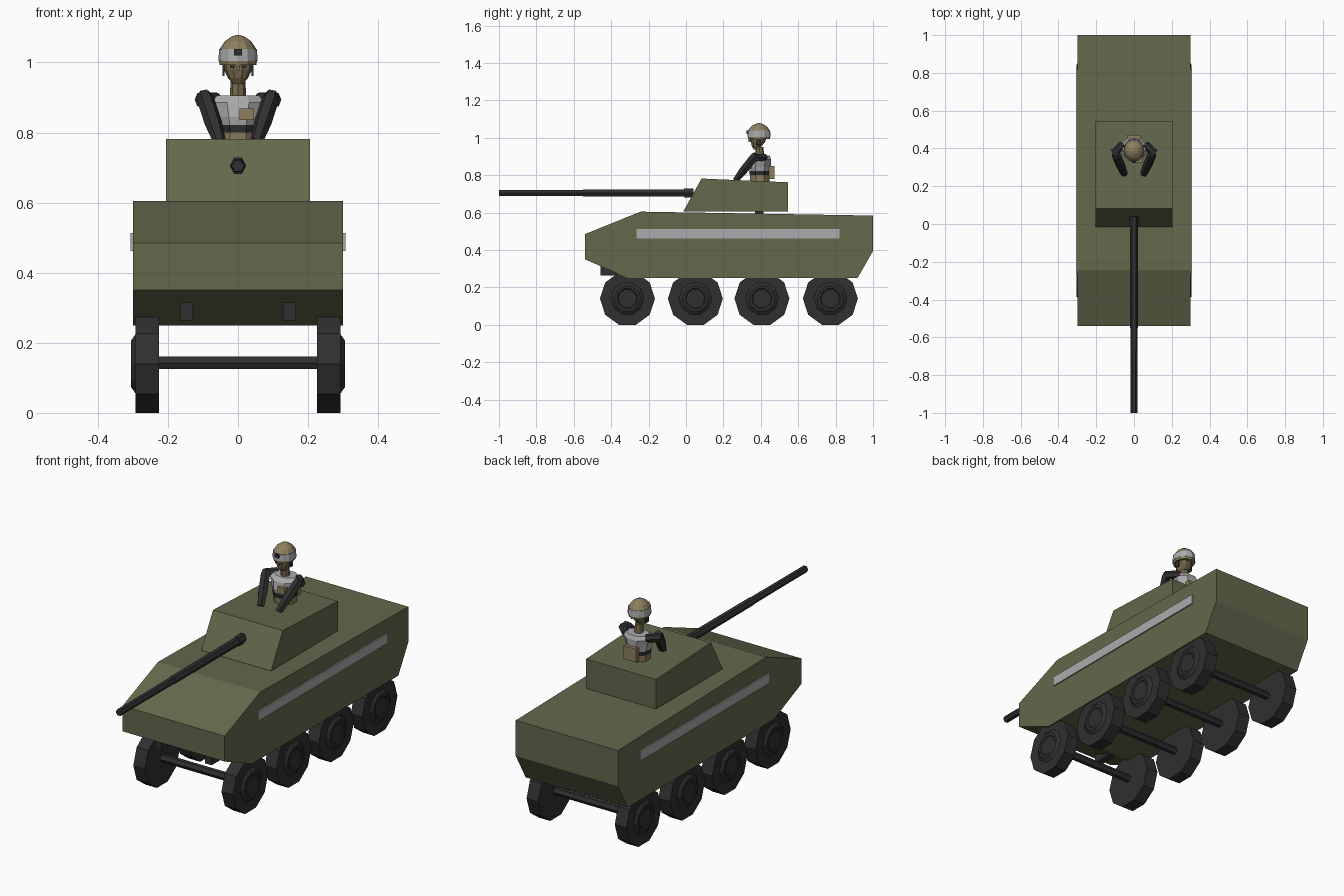
import bpy
import bmesh
import math
from mathutils import Vector


def material(name, rgb):
    m = bpy.data.materials.new(name)
    m.diffuse_color = (*rgb, 1)
    return m


GREEN = material("olive green", (0.125, 0.140, 0.072))
BLACK = material("rubber black", (0.029, 0.029, 0.030))
GREY = material("light grey", (0.41, 0.41, 0.42))
TAN = material("helmet tan", (0.27, 0.215, 0.115))
SKIN = material("skin brown", (0.19, 0.15, 0.075))


def finish(name, bm, mat):
    bmesh.ops.recalc_face_normals(bm, faces=bm.faces[:])
    me = bpy.data.meshes.new(name)
    bm.to_mesh(me)
    bm.free()
    me.materials.append(mat)
    ob = bpy.data.objects.new(name, me)
    bpy.context.collection.objects.link(ob)
    return ob


def bridge(bm, loops):
    """Skin a list of equal-length vertex loops and cap both ends."""
    n = len(loops[0])
    for a, b in zip(loops, loops[1:]):
        for i in range(n):
            j = (i + 1) % n
            bm.faces.new((a[i], a[j], b[j], b[i]))
    bm.faces.new(loops[0])
    bm.faces.new(loops[-1])


def side_prism(name, profile, x0, x1, mat):
    """Extrude a (y, z) profile across x."""
    bm = bmesh.new()
    bridge(bm, [[bm.verts.new((x, y, z)) for y, z in profile] for x in (x0, x1)])
    return finish(name, bm, mat)


def box(name, lo, hi, mat):
    return side_prism(name, [(lo[1], lo[2]), (hi[1], lo[2]), (hi[1], hi[2]), (lo[1], hi[2])],
                      lo[0], hi[0], mat)


def loft(name, rings, axis, sides, mat, turn=0.0):
    """Rings are (centre, radius_u, radius_v), each lying across the axis."""
    w = Vector(axis).normalized()
    u = Vector((0, 1, 0)) if abs(w.x) > 0.9 else Vector((1, 0, 0))
    v = w.cross(u).normalized()
    u = v.cross(w)
    bm = bmesh.new()
    loops = []
    for c, ru, rv in rings:
        loop = []
        for i in range(sides):
            a = turn + i * math.tau / sides
            loop.append(bm.verts.new(Vector(c) + u * ru * math.cos(a) + v * rv * math.sin(a)))
        loops.append(loop)
    bridge(bm, loops)
    return finish(name, bm, mat)


def upright(name, rows, sides, mat, turn=0.0):
    """Rows are (z, y, radius_x, radius_y)."""
    return loft(name, [((0, y, z), rx, ry) for z, y, rx, ry in rows], (0, 0, 1), sides, mat, turn)


def limb(name, a, b, r0, r1, mat):
    a, b = Vector(a), Vector(b)
    return loft(name, [(a, r0 * 0.75, r0 * 0.75), (a.lerp(b, 0.12), r0, r0),
                       (a.lerp(b, 0.6), r0, r0), (b, r1, r1)], b - a, 6, mat)


# Hull and turret
side_prism("hull", [(-0.54, 0.485), (-0.243, 0.605), (1.0, 0.584), (1.0, 0.395),
                    (0.917, 0.25), (-0.31, 0.25), (-0.54, 0.35)], -0.3, 0.3, GREEN)
side_prism("turret", [(-0.015, 0.605), (0.083, 0.782), (0.545, 0.762), (0.545, 0.605)],
           -0.205, 0.205, GREEN)

# Stepped gun barrel
loft("gun_barrel", [((0, y, 0.705), rx, rz) for y, rx, rz in (
    (-1.0, 0.018, 0.018), (-0.8, 0.018, 0.018), (-0.55, 0.019, 0.019), (-0.55, 0.021, 0.021),
    (-0.012, 0.022, 0.022), (-0.012, 0.023, 0.027), (0.04, 0.023, 0.027))],
    (0, 1, 0), 6, BLACK)

# Side strips and front brackets
for s in (-1, 1):
    box("side_strip", (s * 0.299, -0.265, 0.462), (s * 0.307, 0.82, 0.513), GREY)
    box("front_bracket", (s * 0.128, -0.458, 0.263), (s * 0.166, -0.34, 0.315), BLACK)

# Wheels and axles
for y in (-0.313, 0.05, 0.406, 0.772):
    loft("axle", [((x, y, 0.143), 0.021, 0.021) for x in (-0.226, 0.226)], (1, 0, 0), 6, BLACK)
    for s in (-1, 1):
        loft("wheel", [((s * x, y, 0.14), r, r) for x, r in (
            (0.225, 0.147), (0.293, 0.147), (0.293, 0.088), (0.305, 0.07),
            (0.305, 0.056), (0.301, 0.05))], (s, 0, 0), 10, BLACK)

# Gunner body
upright("torso", [(0.755, 0.395, 0.056, 0.05), (0.80, 0.395, 0.058, 0.055),
                  (0.845, 0.395, 0.068, 0.063), (0.885, 0.40, 0.082, 0.06),
                  (0.905, 0.405, 0.066, 0.045)], 8, GREY, math.pi / 8)
upright("belt", [(0.80, 0.395, 0.060, 0.058), (0.822, 0.395, 0.064, 0.062)],
        8, BLACK, math.pi / 8)
upright("waist", [(0.66, 0.395, 0.052, 0.045), (0.80, 0.395, 0.060, 0.058)],
        8, TAN, math.pi / 8)
box("chest_pouch", (0.004, 0.325, 0.836), (0.045, 0.35, 0.868), TAN)
box("back_pack", (-0.036, 0.445, 0.78), (0.036, 0.472, 0.85), TAN)

# Gunner legs and arms
for s in (-1, 1):
    box("leg", (s * 0.008, 0.37, 0.595), (s * 0.045, 0.415, 0.68), BLACK)
    limb("shoulder", (s * 0.058, 0.425, 0.896), (s * 0.108, 0.375, 0.893), 0.021, 0.022, BLACK)
    limb("arm", (s * 0.098, 0.375, 0.911), (s * 0.052, 0.265, 0.772), 0.025, 0.018, BLACK)

# Neck and head
upright("neck", [(0.89, 0.397, 0.024, 0.024), (0.95, 0.392, 0.021, 0.021)], 8, SKIN)
upright("head", [(0.938, 0.375, 0.014, 0.014), (0.955, 0.378, 0.028, 0.028),
                 (0.978, 0.385, 0.040, 0.040), (1.01, 0.39, 0.043, 0.046)], 10, SKIN)
box("nose", (-0.005, 0.335, 0.977), (0.005, 0.35, 0.993), SKIN)
for s in (-1, 1):
    box("eye", (s * 0.008, 0.343, 0.986), (s * 0.021, 0.352, 0.992), BLACK)
    box("chin_strap", (s * 0.038, 0.375, 0.962), (s * 0.044, 0.40, 1.0), BLACK)

# Helmet with grey band and front clip
upright("helmet", [(0.993, 0.39, 0.052, 0.058), (1.004, 0.39, 0.054, 0.060),
                   (1.04, 0.39, 0.051, 0.057), (1.06, 0.39, 0.038, 0.043),
                   (1.073, 0.39, 0.020, 0.022), (1.078, 0.39, 0.006, 0.006)], 12, TAN)
upright("helmet_band", [(1.004, 0.39, 0.056, 0.062), (1.038, 0.39, 0.054, 0.060)], 12, GREY)
box("helmet_clip", (-0.011, 0.324, 1.02), (0.011, 0.335, 1.039), BLACK)
